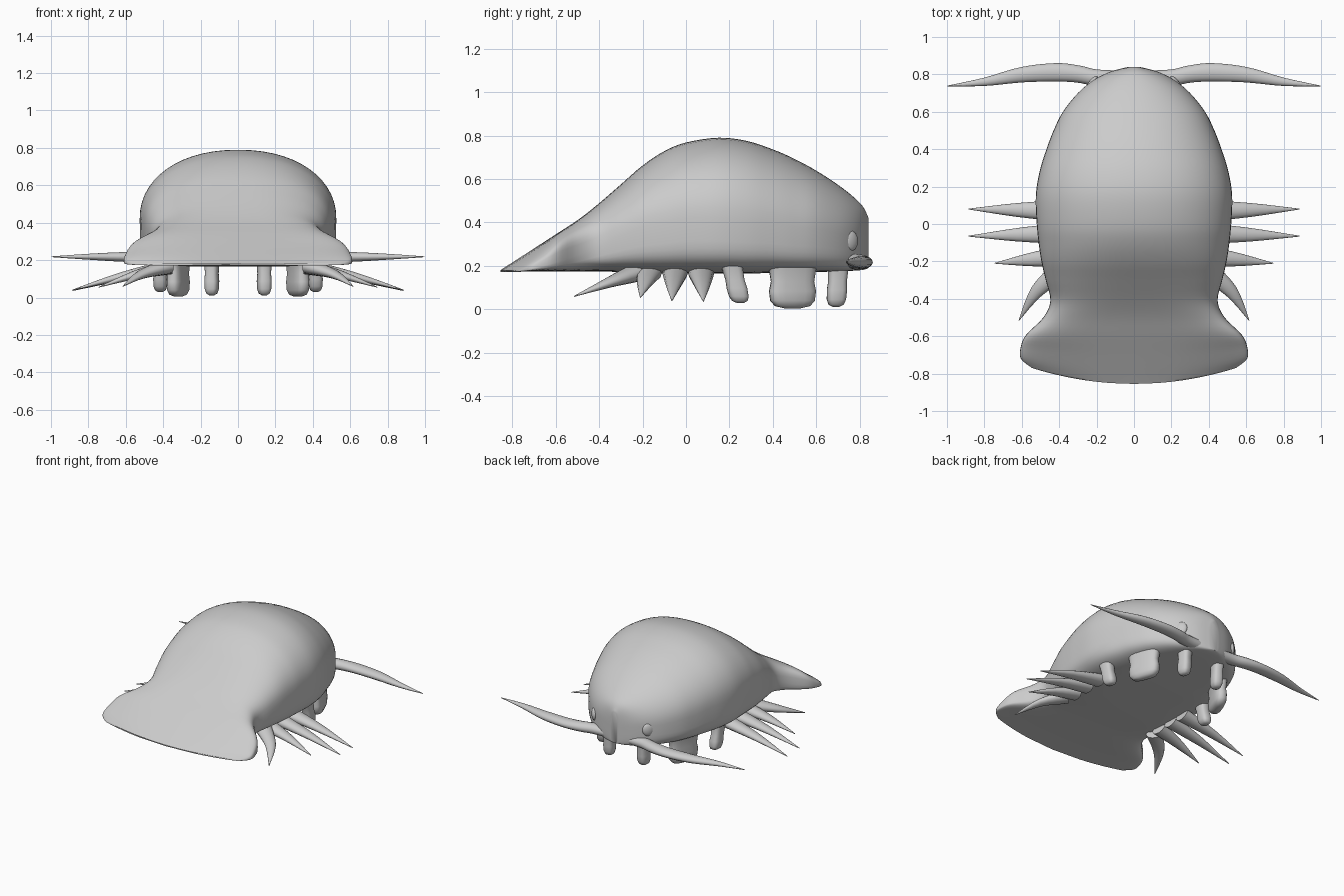
import bpy, bmesh, math
from mathutils import Vector

if "Cube" in bpy.data.objects:
    bpy.data.objects.remove(bpy.data.objects["Cube"])

gray = bpy.data.materials.new("warm_gray")
gray.diffuse_color = (0.6, 0.6, 0.6, 1)
gray.use_nodes = True
gray.node_tree.nodes["Principled BSDF"].inputs["Base Color"].default_value = gray.diffuse_color


def make_object(name, bm, angle=50):
    bmesh.ops.recalc_face_normals(bm, faces=bm.faces)
    me = bpy.data.meshes.new(name)
    bm.to_mesh(me)
    bm.free()
    ob = bpy.data.objects.new(name, me)
    bpy.context.collection.objects.link(ob)
    me.materials.append(gray)
    bpy.ops.object.select_all(action='DESELECT')
    ob.select_set(True)
    bpy.context.view_layer.objects.active = ob
    bpy.ops.object.shade_smooth_by_angle(angle=math.radians(angle))
    return ob


def spline(rows, steps):
    """Catmull-Rom interpolation of rows of numbers."""
    out = []
    for i in range(len(rows) - 1):
        p0, p1 = rows[max(i - 1, 0)], rows[i]
        p2, p3 = rows[i + 1], rows[min(i + 2, len(rows) - 1)]
        for s in range(steps):
            t = s / steps
            out.append([0.5 * (2 * b + (c - a) * t + (2 * a - 5 * b + 4 * c - d) * t * t
                               + (3 * b - a - 3 * c + d) * t ** 3)
                        for a, b, c, d in zip(p0, p1, p2, p3)])
    out.append(list(rows[-1]))
    return out


def loft(bm, rings):
    rings = [[bm.verts.new(p) for p in r] for r in rings]
    n = len(rings[0])
    for a, b in zip(rings, rings[1:]):
        for i in range(n):
            bm.faces.new((a[i], a[(i + 1) % n], b[(i + 1) % n], b[i]))
    bm.faces.new(rings[0])
    bm.faces.new(rings[-1][::-1])


def power(v, e):
    return math.copysign(abs(v) ** e, v)


# Shell: y, half width, bottom z, widest z, top z, roundness, bow of the section
stations = [
    (-0.855, 0.545, 0.172, 0.175, 0.180, 3.0, 0.085),
    (-0.79, 0.605, 0.173, 0.185, 0.222, 4.0, 0.07),
    (-0.70, 0.605, 0.175, 0.20, 0.28, 4.0, 0.045),
    (-0.60, 0.575, 0.175, 0.22, 0.345, 4.0, 0.01),
    (-0.50, 0.485, 0.175, 0.25, 0.41, 3.5, 0),
    (-0.41, 0.447, 0.175, 0.29, 0.48, 2.9, 0),
    (-0.30, 0.472, 0.172, 0.34, 0.575, 2.5, 0),
    (-0.20, 0.495, 0.168, 0.38, 0.662, 2.3, 0),
    (-0.10, 0.51, 0.166, 0.40, 0.728, 2.2, 0),
    (0.00, 0.52, 0.165, 0.42, 0.768, 2.15, 0),
    (0.15, 0.525, 0.165, 0.42, 0.79, 2.15, 0),
    (0.28, 0.505, 0.165, 0.41, 0.775, 2.15, 0),
    (0.40, 0.468, 0.168, 0.40, 0.736, 2.1, 0),
    (0.50, 0.43, 0.17, 0.38, 0.692, 2.1, 0),
    (0.60, 0.38, 0.172, 0.37, 0.638, 2.1, 0),
    (0.70, 0.30, 0.175, 0.35, 0.573, 2.1, 0),
    (0.77, 0.215, 0.178, 0.34, 0.518, 2.1, 0),
    (0.815, 0.125, 0.182, 0.33, 0.472, 2.1, 0),
    (0.84, 0.03, 0.19, 0.31, 0.42, 2.1, 0)]
rings = []
for y, w, zb, zc, zt, n, bow in spline(stations, 4):
    ring = []
    for i in range(56):
        a = 2 * math.pi * i / 56
        c, s = math.cos(a), math.sin(a)
        e = 2 / (n if s >= 0 else 5)
        x = power(c, e)
        z = zc + power(s, e) * ((zt - zc) if s >= 0 else (zc - zb))
        ring.append((w * x, y + bow * x * x, z))
    rings.append(ring)
bm = bmesh.new()
loft(bm, rings)
make_object("shell", bm, 60)


def tube(name, path, side):
    """Tapered limb; rows are x, y, z, flat half width, thin half width."""
    rows = spline(path, 4)
    pts = [Vector(r[:3]) for r in rows]
    rings = []
    for i, r in enumerate(rows):
        t = (pts[min(i + 1, len(pts) - 1)] - pts[max(i - 1, 0)]).normalized()
        u = Vector((0, 0, 1)).cross(t).normalized()
        v = t.cross(u)
        ring = []
        for k in range(14):
            a = 2 * math.pi * k / 14
            p = pts[i] + u * r[3] * math.cos(a) + v * r[4] * math.sin(a)
            ring.append((p.x * side, p.y, p.z))
        rings.append(ring)
    bm = bmesh.new()
    loft(bm, rings)
    make_object(name, bm)


def foot(name, x, y, bottom, length, thick, turn, lean, side):
    """Stubby rounded foot hanging from the belly."""
    bm = bmesh.new()
    rings = []
    for h, f in ((0, 0.35), (0.06, 0.75), (0.2, 0.95), (0.45, 1), (0.7, 0.92),
                 (1, 1.0), (1.25, 1.1)):
        z = bottom + (0.18 - bottom) * h
        push = lean * (1 - h)
        ring = []
        for k in range(20):
            a = 2 * math.pi * k / 20
            p = power(math.cos(a), 0.7) * length * f
            q = power(math.sin(a), 0.7) * thick * f
            px = x + q * math.cos(turn) - p * math.sin(turn)
            py = y + push + p * math.cos(turn) + q * math.sin(turn)
            ring.append((px * side, py, z))
        rings.append(ring)
    loft(bm, rings)
    make_object(name, bm)


def eye(name, side):
    bm = bmesh.new()
    bmesh.ops.create_uvsphere(bm, u_segments=16, v_segments=10, radius=1)
    turn = math.radians(52)
    for v in bm.verts:
        p, q, z = v.co.x * 0.042, v.co.y * 0.018, v.co.z * 0.047
        x = 0.222 + p * math.cos(turn) + q * math.sin(turn)
        y = 0.757 - p * math.sin(turn) + q * math.cos(turn)
        v.co = (x * side, y, 0.315 + z)
    make_object(name, bm)


# Spine legs: base and tip
spines = [((0.36, 0.07, 0.165), (0.885, 0.08, 0.037), 0.06),
          ((0.36, -0.05, 0.165), (0.885, -0.065, 0.04), 0.058),
          ((0.36, -0.17, 0.165), (0.745, -0.21, 0.055), 0.058),
          ((0.38, -0.24, 0.165), (0.615, -0.515, 0.06), 0.058)]

for side, tag in ((1, "right"), (-1, "left")):
    # Antennae
    tube("antenna_" + tag, [(0.04, 0.775, 0.22, 0.045, 0.035), (0.2, 0.782, 0.22, 0.044, 0.036),
                            (0.3, 0.802, 0.218, 0.046, 0.034), (0.42, 0.811, 0.217, 0.049, 0.03),
                            (0.6, 0.798, 0.217, 0.041, 0.027), (0.8, 0.76, 0.218, 0.022, 0.016),
                            (0.998, 0.738, 0.218, 0.002, 0.002)], side)
    for i, (b, t, r) in enumerate(spines):
        b, t = Vector(b), Vector(t)
        m = b.lerp(t, 0.5) + Vector((0.02 if i == 3 else 0, 0.02 if i == 3 else 0, 0.01))
        tube("spine_leg_%s_%d" % (tag, i + 1),
             [(*b, r, r * 0.7), (*m, r * 0.62, r * 0.4), (*t, 0.002, 0.002)], side)
    # Feet, front to back
    foot("front_foot_" + tag, 0.14, 0.70, 0.012, 0.046, 0.038, 0.2, -0.01, side)
    foot("middle_foot_" + tag, 0.32, 0.49, 0.005, 0.112, 0.045, 0.35, 0, side)
    foot("rear_foot_" + tag, 0.415, 0.215, 0.03, 0.048, 0.038, 0.1, 0.035, side)
    eye("eye_" + tag, side)
